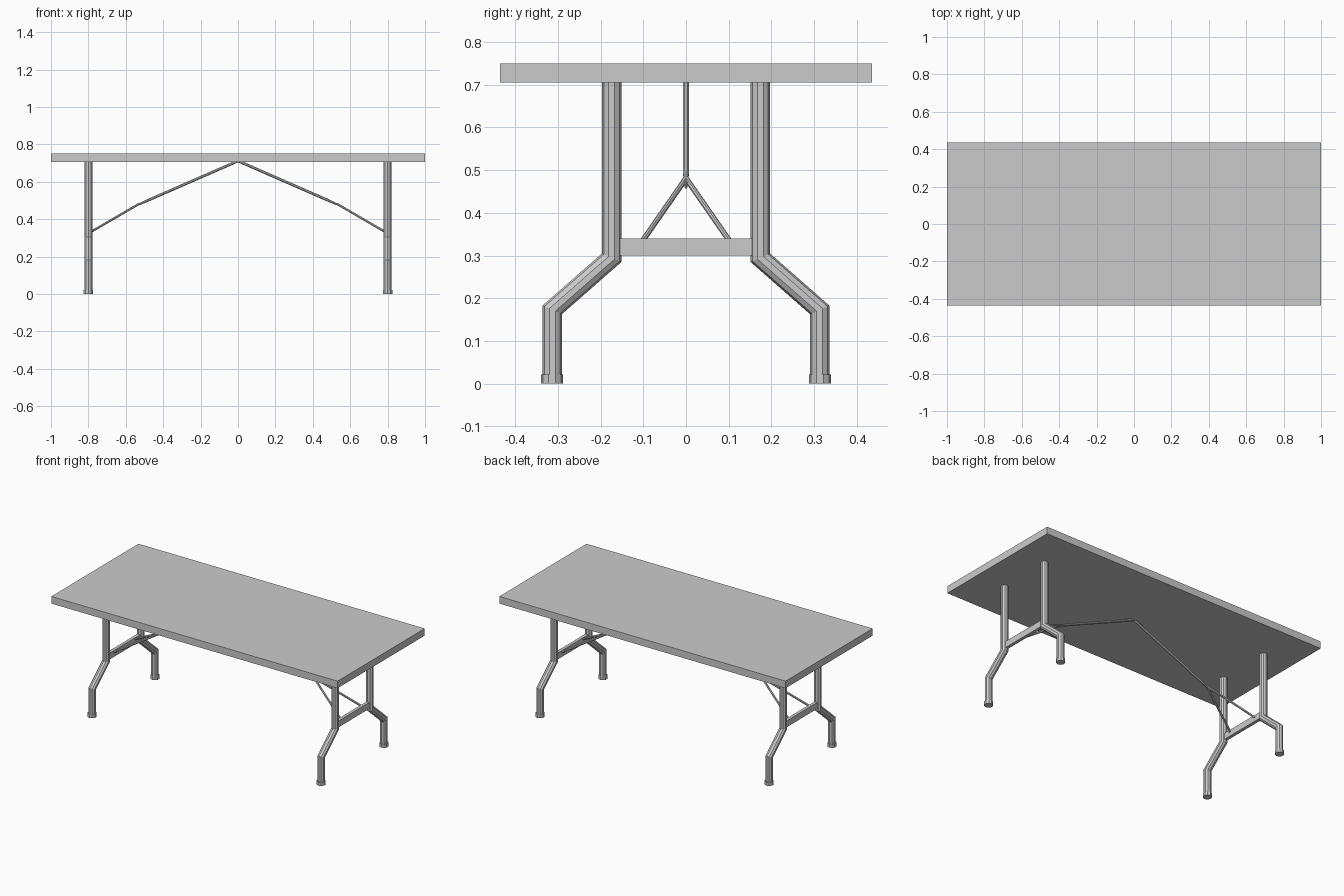
import bpy, bmesh, math
from mathutils import Vector

if "Cube" in bpy.data.objects:
    bpy.data.objects.remove(bpy.data.objects["Cube"])


def finish(name, bm):
    bmesh.ops.recalc_face_normals(bm, faces=bm.faces)
    mesh = bpy.data.meshes.new(name)
    bm.to_mesh(mesh)
    bm.free()
    ob = bpy.data.objects.new(name, mesh)
    bpy.context.collection.objects.link(ob)
    return ob


def box(name, centre, size):
    bm = bmesh.new()
    bmesh.ops.create_cube(bm, size=1)
    bmesh.ops.scale(bm, vec=size, verts=bm.verts)
    bmesh.ops.translate(bm, vec=centre, verts=bm.verts)
    return finish(name, bm)


def tube(name, path, radii, sides):
    """Sweep a round section along a path with mitred bends."""
    pts = [Vector(p) for p in path]
    dirs = [(b - a).normalized() for a, b in zip(pts, pts[1:])]
    u = Vector((1, 0, 0)) if abs(dirs[0].x) < 0.3 else Vector((0, 1, 0))
    u = (u - dirs[0] * u.dot(dirs[0])).normalized()
    v = dirs[0].cross(u)
    ring = [(u * math.cos(a) + v * math.sin(a))
            for a in (2 * math.pi * (i + 0.5) / sides for i in range(sides))]
    bm = bmesh.new()
    rings = []
    prev = None
    for i, p in enumerate(pts):
        d_in = dirs[max(i - 1, 0)]
        d_out = dirs[min(i, len(dirs) - 1)]
        n = (d_in + d_out).normalized()
        if prev is None:
            cos = [p + r * radii[i] for r in ring]
        else:
            # slide the section along the incoming segment onto the mitre plane
            cos = []
            for r in ring:
                q = p + r * radii[i]
                cos.append(q + d_in * ((p - q).dot(n) / d_in.dot(n)))
            turn = d_in.rotation_difference(d_out)
            ring = [turn @ r for r in ring]
        prev = p
        rings.append([bm.verts.new(c) for c in cos])
    for a, b in zip(rings, rings[1:]):
        for i in range(sides):
            j = (i + 1) % sides
            bm.faces.new((a[i], a[j], b[j], b[i]))
    bm.faces.new(rings[0])
    bm.faces.new(rings[-1])
    return finish(name, bm)


# Table top
box("table_top", (0, 0, 0.7275), (2.0, 0.87, 0.045))

for sx, end in ((-1, "left"), (1, "right")):
    x = 0.8 * sx
    for sy, side in ((-1, "front"), (1, "back")):
        tag = f"{end}_{side}"
        # Cranked leg
        tube(f"leg_{tag}",
             [(x, 0.174 * sy, 0.71), (x, 0.174 * sy, 0.295),
              (x, 0.313 * sy, 0.173), (x, 0.313 * sy, 0.005)],
             [0.0225] * 4, 10)
        # Foot cap
        tube(f"foot_{tag}",
             [(x, 0.314 * sy, 0), (x, 0.314 * sy, 0.022)], [0.026] * 2, 10)
        # Forked brace arm
        tube(f"brace_arm_{tag}",
             [(0.795 * sx, 0.107 * sy, 0.327), (0.53 * sx, 0, 0.481)],
             [0.0065] * 2, 8)
    # Crossbar between the legs
    box(f"crossbar_{end}", (x, 0, 0.32), (0.02, 0.31, 0.04))
    # Long brace up to the middle of the top, pinched at its lower end
    tube(f"long_brace_{end}",
         [(0, 0, 0.711), (0.49 * sx, 0, 0.497), (0.575 * sx, 0, 0.459)],
         [0.008, 0.008, 0.003], 8)
